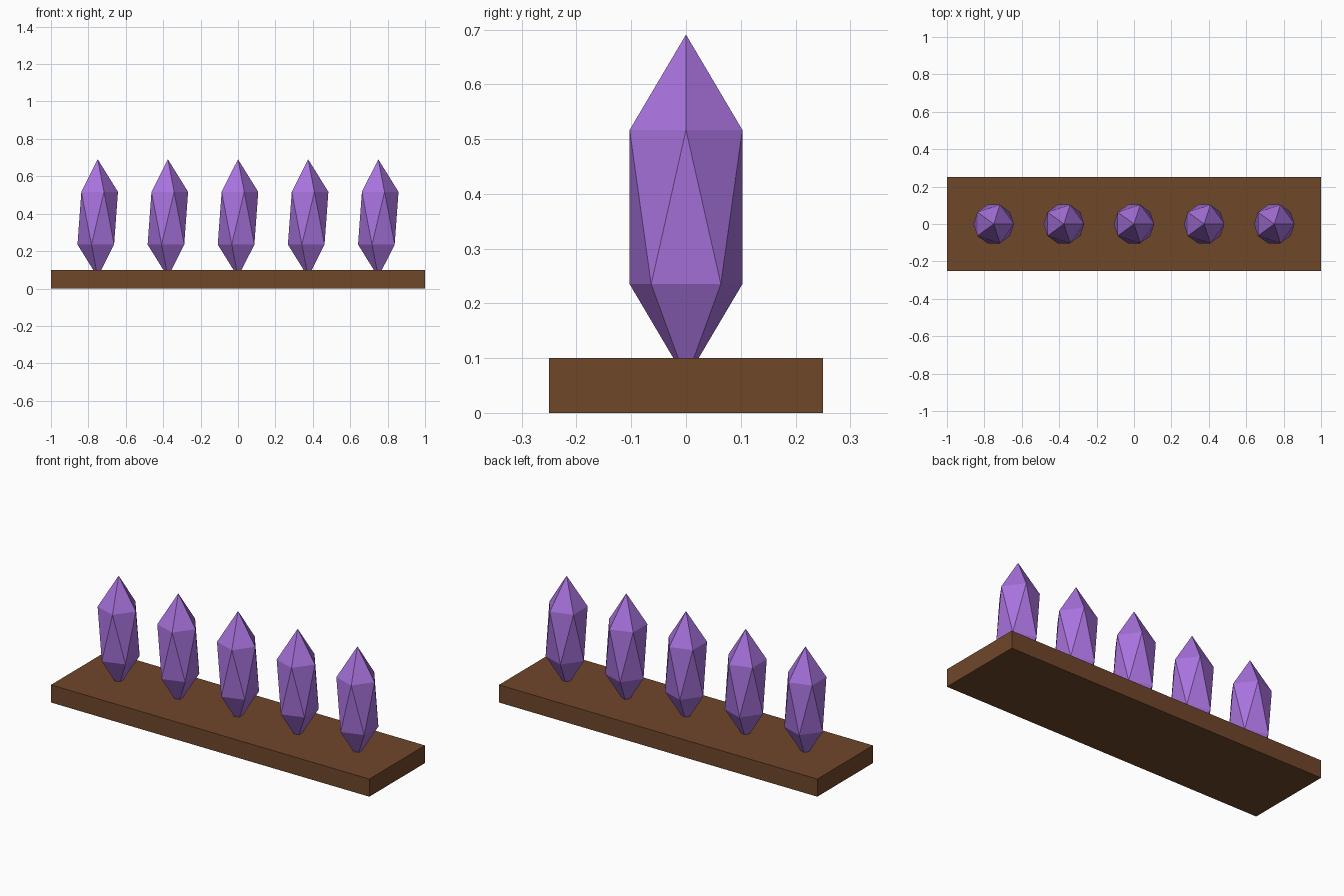
import bpy

if "Cube" in bpy.data.objects:
    bpy.data.objects.remove(bpy.data.objects["Cube"])


def material(name, color):
    mat = bpy.data.materials.new(name)
    mat.diffuse_color = (*color, 1)
    mat.use_nodes = True
    mat.node_tree.nodes["Principled BSDF"].inputs["Base Color"].default_value = mat.diffuse_color
    return mat


wood = material("brown_wood", (0.16, 0.063, 0.023))
purple = material("purple_crystal", (0.39, 0.17, 0.72))

# Flat rectangular base
bpy.ops.mesh.primitive_cube_add(size=1, location=(0, 0, 0.05))
base = bpy.context.object
base.name = "base_plank"
base.scale = (2, 0.5, 0.1)
base.data.materials.append(wood)

# Row of stretched icosahedron crystals, tips sunk into the base
for i in range(5):
    bpy.ops.mesh.primitive_ico_sphere_add(
        subdivisions=1, radius=1, location=((i - 2) * 0.375, 0, 0.376))
    crystal = bpy.context.object
    crystal.name = f"crystal_{i + 1}"
    crystal.scale = (0.121, 0.121, 0.315)
    crystal.data.materials.append(purple)
